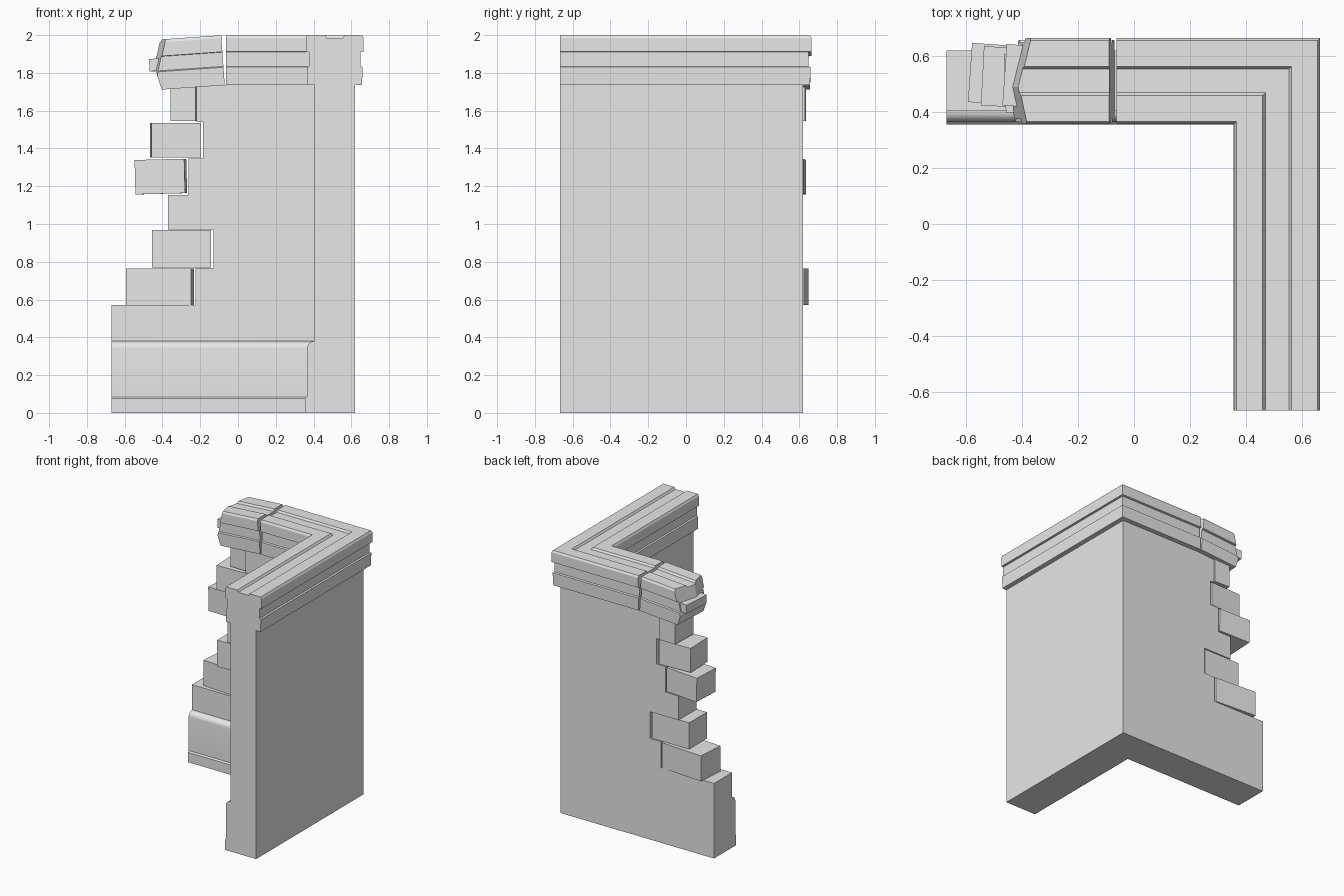
import bpy, bmesh, math
from mathutils import Matrix, Vector

cube = bpy.data.objects.get("Cube")
if cube:
    bpy.data.objects.remove(cube, do_unlink=True)

stone = bpy.data.materials.new("grey stone")
stone.use_nodes = True
GREY = (0.8, 0.8, 0.8, 1)
stone.diffuse_color = GREY
stone.node_tree.nodes["Principled BSDF"].inputs["Base Color"].default_value = GREY

END = -0.667


def finish(bm, name):
    bmesh.ops.recalc_face_normals(bm, faces=bm.faces)
    mesh = bpy.data.meshes.new(name)
    bm.to_mesh(mesh)
    bm.free()
    mesh.materials.append(stone)
    obj = bpy.data.objects.new(name, mesh)
    bpy.context.collection.objects.link(obj)
    return obj


def loft(rings):
    """Skin closed rings in order and cap both ends."""
    bm = bmesh.new()
    rows = [[bm.verts.new(p) for p in ring] for ring in rings]
    n = len(rows[0])
    for a, b in zip(rows, rows[1:]):
        for i in range(n):
            j = (i + 1) % n
            bm.faces.new((a[i], a[j], b[j], b[i]))
    bm.faces.new(rows[0])
    bm.faces.new(rows[-1])
    return bm


def corner_sweep(profile, x_end):
    """Sweep (offset, height) points round the mitred corner."""
    return loft([[(d, END, z) for d, z in profile],
                 [(d, d, z) for d, z in profile],
                 [(x_end, d, z) for d, z in profile]])


def block(name, x0, x1, z0, z1, y=0.5125, depth=0.212, turn=0, tilt=0):
    bm = bmesh.new()
    bmesh.ops.create_cube(bm, size=1)
    bmesh.ops.scale(bm, verts=bm.verts, vec=(x1 - x0, depth, z1 - z0))
    m = (Matrix.Translation(((x0 + x1) / 2, y, (z0 + z1) / 2))
         @ Matrix.Rotation(math.radians(turn), 4, 'Z')
         @ Matrix.Rotation(math.radians(tilt), 4, 'Y'))
    bmesh.ops.transform(bm, matrix=m, verts=bm.verts)
    return finish(bm, name)


# Wall with rounded plinth on the inner side
shoulder = [(0.405 - 0.04 * math.cos(a), 0.34 + 0.04 * math.sin(a))
            for a in (math.radians(15 * k) for k in range(7))]
wall_profile = ([(0.62, 0), (0.62, 1.737), (0.405, 1.737)] + shoulder[::-1]
                + [(0.365, 0.085), (0.356, 0.075), (0.356, 0)])
wall = finish(corner_sweep(wall_profile, -0.67), "corner_wall")

# Stepped broken edge: (notch depth, course bottom, course top)
courses = [(-0.225, 0.57, 0.767), (-0.13, 0.767, 0.97), (-0.37, 0.97, 1.153),
           (-0.263, 1.153, 1.347), (-0.185, 1.347, 1.54), (-0.22, 1.54, 1.8)]
outline = [(-0.8, 0.57)]
for x, low, high in courses:
    outline += [(x, low), (x, high)]
outline.append((-0.8, 1.8))
cutter = finish(loft([[(x, y, z) for x, z in outline] for y in (0.3, 0.7)]), "break_cutter")
cutter.hide_render = True
mod = wall.modifiers.new("break", 'BOOLEAN')
mod.operation = 'DIFFERENCE'
mod.solver = 'EXACT'
mod.object = cutter
bpy.context.view_layer.objects.active = wall
wall.select_set(True)
bpy.ops.object.modifier_apply(modifier=mod.name)
bpy.data.objects.remove(cutter, do_unlink=True)
bpy.ops.object.shade_smooth_by_angle(angle=math.radians(30))

# Loose blocks in the broken edge
block("loose_block_1", -0.587, -0.24, 0.572, 0.765, y=0.53, turn=-4)
block("loose_block_2", -0.455, -0.143, 0.769, 0.969, y=0.505)
block("loose_block_3", -0.54, -0.277, 1.16, 1.342, y=0.523, turn=-3, tilt=-1.5)
block("loose_block_4", -0.462, -0.2, 1.352, 1.536, y=0.507, turn=2)
block("loose_block_5", -0.355, -0.222, 1.545, 1.74, y=0.526, turn=-2)

# Coping: stepped sides and a shallow channel along the top
half = [(0.145, 1.735), (0.147, 1.83), (0.137, 1.835), (0.137, 1.91),
        (0.153, 1.912), (0.153, 1.985), (0.145, 2.0), (0.052, 2.0), (0.042, 1.985)]
mid = 0.512
coping_profile = ([(mid + d, z) for d, z in half]
                  + [(mid - d, z) for d, z in reversed(half)])
finish(corner_sweep(coping_profile, -0.063), "coping")

# Broken, sagging end of the coping
bm = loft([[(x, d, z) for d, z in coping_profile] for x in (-0.55, -0.07)])
for normal in ((-1, -0.22, 0.3), (-1, 0.25, 0.3), (-1, 0.05, -0.25)):
    bmesh.ops.bisect_plane(bm, geom=bm.verts[:] + bm.edges[:] + bm.faces[:],
                           plane_co=(-0.432, 0.49, 1.87), plane_no=normal, clear_outer=True)
    bmesh.ops.holes_fill(bm, edges=[e for e in bm.edges if e.is_boundary], sides=0)
bmesh.ops.rotate(bm, cent=Vector((-0.07, 0, 1.73)), verts=bm.verts,
                 matrix=Matrix.Rotation(math.radians(-4), 3, 'Y'))
finish(bm, "broken_coping")
block("coping_fragment", -0.462, -0.352, 1.81, 1.876, y=0.53, depth=0.22, turn=-4, tilt=-2)
